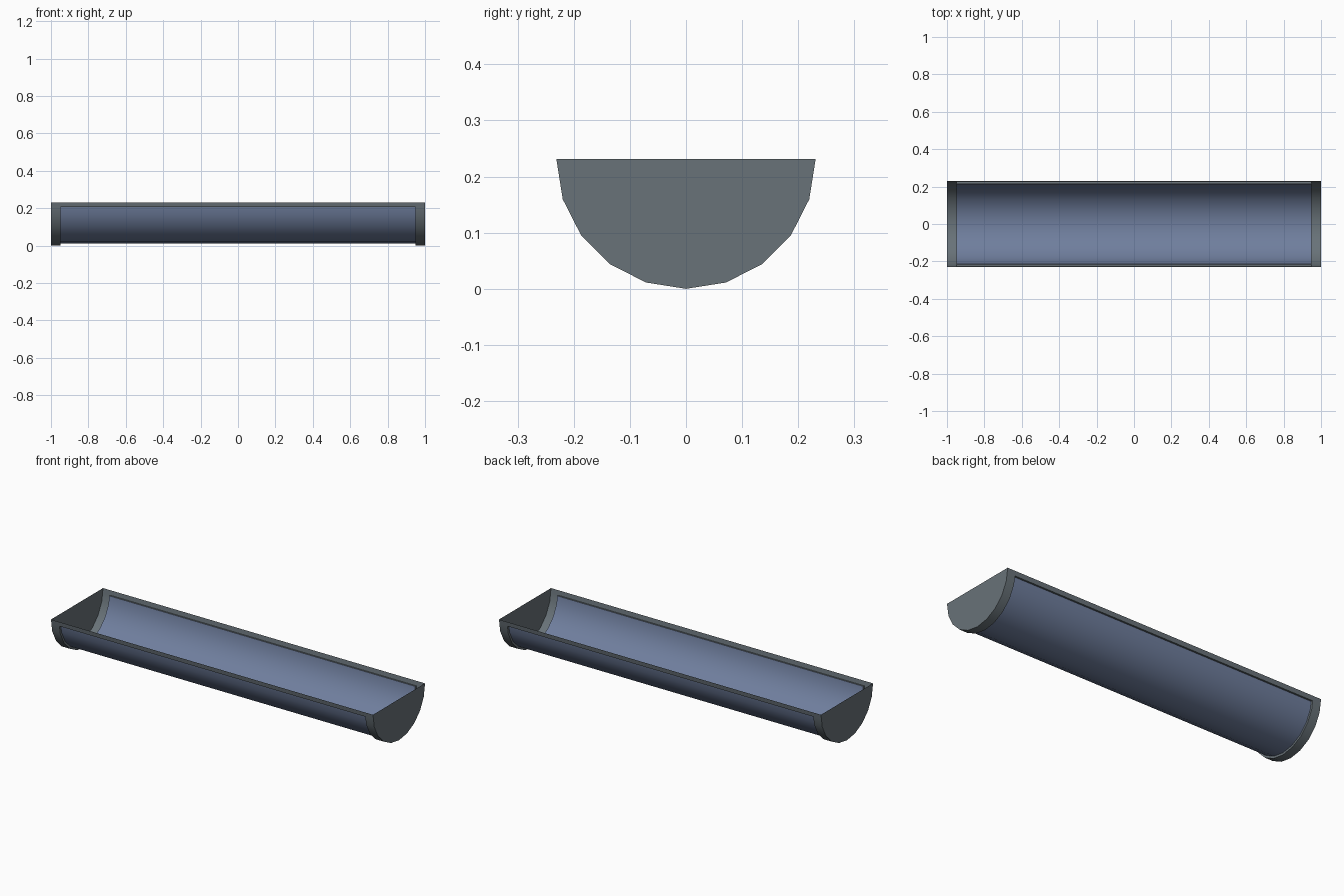
import bpy, bmesh, math
from mathutils import Vector

if "Cube" in bpy.data.objects:
    bpy.data.objects.remove(bpy.data.objects["Cube"])

R = 0.231          # trough radius, axis sits at z = R
SEGS = 10          # sides of the half round
RIM = 0.36         # share of the first side taken by the top rim strip
INNER = 0.948      # recessed panel radius relative to the frame
XS = (-1.0, -0.95, 0.95, 1.0)


def material(name, rgb):
    m = bpy.data.materials.new(name)
    m.diffuse_color = (*rgb, 1.0)
    m.use_nodes = True
    m.node_tree.nodes["Principled BSDF"].inputs["Base Color"].default_value = m.diffuse_color
    return m


# half-round profile, with an extra point on the first and last side for the rim
arc = [Vector((R * math.cos(math.pi + math.pi * i / SEGS),
               R + R * math.sin(math.pi + math.pi * i / SEGS)))
       for i in range(SEGS + 1)]
profile = [arc[0], arc[0].lerp(arc[1], RIM), *arc[1:-1],
           arc[-1].lerp(arc[-2], RIM), arc[-1]]
n = len(profile)

bm = bmesh.new()
rows = [[bm.verts.new((x, p.x, p.y)) for p in profile] for x in XS]

# half-round skin; the middle faces become the panel
panel = []
for i in range(len(XS) - 1):
    for j in range(n - 1):
        f = bm.faces.new((rows[i][j], rows[i][j + 1], rows[i + 1][j + 1], rows[i + 1][j]))
        if i == 1 and 0 < j < n - 2:
            panel.append(f)

# flat half-round end plates
bm.faces.new(rows[0])
bm.faces.new(rows[-1])

# sink the panel towards the axis, leaving a small step all round
ext = bmesh.ops.extrude_face_region(bm, geom=panel)["geom"]
for g in ext:
    if isinstance(g, bmesh.types.BMVert):
        g.co.y *= INNER
        g.co.z = R + (g.co.z - R) * INNER
    elif isinstance(g, bmesh.types.BMFace):
        g.material_index = 1
old = [f for f in panel if f.is_valid]
bmesh.ops.delete(bm, geom=old, context='FACES')
loose = [v for v in bm.verts if not v.link_faces]
bmesh.ops.delete(bm, geom=loose, context='VERTS')
bmesh.ops.recalc_face_normals(bm, faces=bm.faces[:])

mesh = bpy.data.meshes.new("trough")
bm.to_mesh(mesh)
bm.free()
mesh.materials.append(material("frame grey", (0.14, 0.17, 0.19)))
mesh.materials.append(material("panel blue", (0.16, 0.21, 0.34)))
trough = bpy.data.objects.new("trough", mesh)
bpy.context.collection.objects.link(trough)

# smooth round surfaces, crisp rims and steps
bpy.context.view_layer.objects.active = trough
trough.select_set(True)
bpy.ops.object.shade_smooth_by_angle(angle=math.radians(30))
